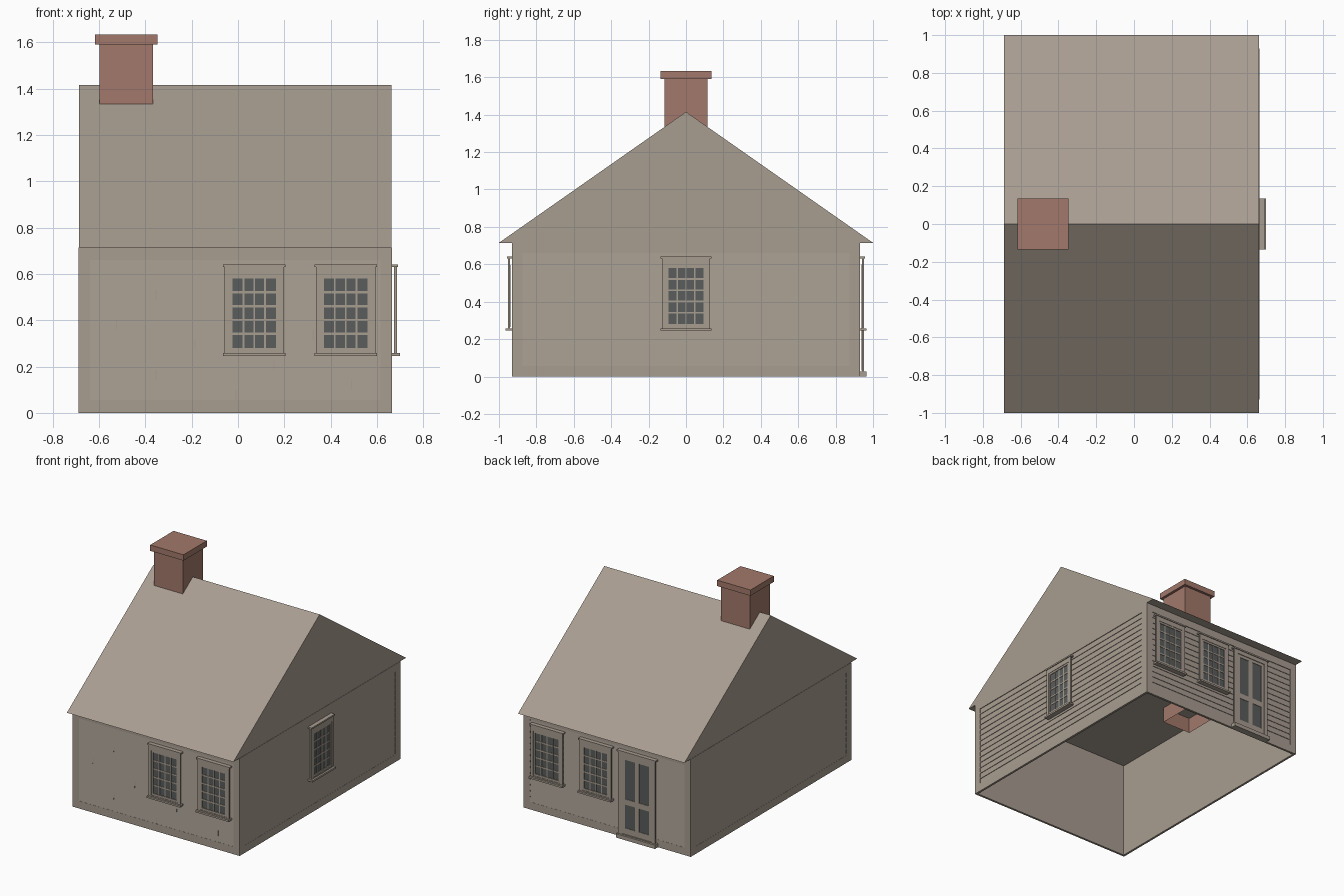
import bpy, bmesh
from math import radians
from mathutils import Matrix, Vector

cube = bpy.data.objects.get("Cube")
if cube:
    bpy.data.objects.remove(cube)


def material(name, rgb):
    m = bpy.data.materials.new(name)
    m.use_nodes = True
    m.diffuse_color = (*rgb, 1)
    m.node_tree.nodes["Principled BSDF"].inputs["Base Color"].default_value = (*rgb, 1)
    return m


WOOD = material("weathered_wood", (0.39, 0.335, 0.28))
BRICK = material("brick", (0.36, 0.19, 0.145))
GLASS = material("window_glass", (0.10, 0.11, 0.105))

CENTRE = -0.0125       # middle of the house along x
HALF_X, HALF_Y = 0.677, 0.93
EAVE, RIDGE = 0.715, 1.415


def finish(name, bm, mat, matrix=Matrix()):
    bmesh.ops.transform(bm, matrix=matrix, verts=bm.verts)
    bmesh.ops.recalc_face_normals(bm, faces=bm.faces)
    mesh = bpy.data.meshes.new(name)
    bm.to_mesh(mesh)
    bm.free()
    mesh.materials.append(mat)
    ob = bpy.data.objects.new(name, mesh)
    bpy.context.collection.objects.link(ob)
    return ob


def box(bm, u, z, d, top_depth=None):
    """Box on a wall: u along it, z up, d outward; top_depth makes a wedge."""
    verts = bmesh.ops.create_cube(bm, size=1)["verts"]
    for v in verts:
        outer, top = v.co.y < 0, v.co.z > 0
        depth = d[1] if outer else d[0]
        if outer and top and top_depth is not None:
            depth = top_depth
        v.co = Vector((u[1] if v.co.x > 0 else u[0], -depth, z[1] if top else z[0]))
    return verts


def frame(bm, u, z, width, d):
    """Rectangular border; width is (side, bottom, top)."""
    side, bottom, top = width
    box(bm, (u[0], u[0] + side), z, d)
    box(bm, (u[1] - side, u[1]), z, d)
    inner = (u[0] + side, u[1] - side)
    box(bm, inner, (z[0], z[0] + bottom), d)
    box(bm, inner, (z[1] - top, z[1]), d)


def wall(name, matrix, half, joints):
    """Thin wall, border trim and overlapping clapboards."""
    bm = bmesh.new()
    box(bm, (-half, half), (0, EAVE), (-0.016, -0.006))
    finish(name + "_wall", bm, WOOD, matrix)

    bm = bmesh.new()
    frame(bm, (-half, half), (0, EAVE), (0.05, 0.055, 0.055), (-0.006, 0))
    finish(name + "_trim", bm, WOOD, matrix)

    bm = bmesh.new()
    rows, low, high, edge = 14, 0.055, 0.66, half - 0.05
    step = (high - low) / rows
    for i in range(rows):
        z = (low + i * step, low + (i + 1) * step)
        cuts = [-edge, edge]
        if i in joints:
            cuts.insert(1, joints[i])
        for a, b in zip(cuts, cuts[1:]):
            start = a + 0.005 if a != -edge else a
            box(bm, (start, b), z, (-0.006, -0.001), top_depth=-0.005)
    finish(name + "_clapboards", bm, WOOD, matrix)


def ledges(bm, u, half, sill, head):
    """Projecting sill and head moulding."""
    box(bm, (u - half, u + half), sill, (-0.004, 0.035))
    box(bm, (u - half, u + half), head, (-0.004, 0.027))


def window(name, matrix, u):
    bm = bmesh.new()
    frame(bm, (u - 0.128, u + 0.128), (0.258, 0.63), (0.02, 0.008, 0.035), (0.010, 0.021))
    ledges(bm, u, 0.135, (0.245, 0.258), (0.63, 0.641))
    finish(name + "_casing", bm, WOOD, matrix)

    # sash border and glazing bars, four panes across and five up
    bm = bmesh.new()
    frame(bm, (u - 0.108, u + 0.108), (0.266, 0.595), (0.014, 0.015, 0.014), (0.008, 0.018))
    w, low, high = 0.094, 0.281, 0.581
    for i in range(1, 4):
        x = u - w + i * w / 2
        box(bm, (x - 0.004, x + 0.004), (low, high), (0.008, 0.016))
    for i in range(1, 5):
        z = low + i * (high - low) / 5
        box(bm, (u - w, u + w), (z - 0.005, z + 0.005), (0.008, 0.0155))
    finish(name + "_sash", bm, WOOD, matrix)

    bm = bmesh.new()
    box(bm, (u - w, u + w), (low, high), (0.009, 0.013))
    finish(name + "_glass", bm, GLASS, matrix)


def door(name, matrix, u):
    bm = bmesh.new()
    frame(bm, (u - 0.15, u + 0.15), (0.028, 0.63), (0.03, 0.005, 0.03), (0.010, 0.021))
    ledges(bm, u, 0.158, (0, 0.028), (0.63, 0.641))
    finish(name + "_casing", bm, WOOD, matrix)

    # door leaf made of stiles and rails around four lights
    bm = bmesh.new()
    leaf = (0.008, 0.016)
    frame(bm, (u - 0.12, u + 0.12), (0.033, 0.60), (0.022, 0.045, 0.022), leaf)
    box(bm, (u - 0.018, u + 0.018), (0.078, 0.578), leaf)
    for side in (-1, 1):
        inner = sorted((u + side * 0.018, u + side * 0.098))
        box(bm, inner, (0.25, 0.29), leaf)
    finish(name + "_leaf", bm, WOOD, matrix)

    bm = bmesh.new()
    box(bm, (u - 0.098, u + 0.098), (0.078, 0.578), (0.009, 0.013))
    finish(name + "_glass", bm, GLASS, matrix)


def side(angle, distance):
    return (Matrix.Translation((CENTRE, 0, 0)) @ Matrix.Rotation(radians(angle), 4, 'Z')
            @ Matrix.Translation((0, -distance, 0)))


# Walls, with staggered board joints on the front
front, back = side(0, HALF_Y), side(180, HALF_Y)
left, right = side(90, HALF_X), side(270, HALF_X)
front_joints = {0: 0.0, 1: 0.5, 2: -0.345, 3: 0.165, 5: -0.175, 6: 0.335, 7: -0.515, 10: -0.345}
wall("front", front, HALF_X, front_joints)
wall("back", back, HALF_X, {})
wall("left", left, HALF_Y - 0.006, {})
wall("right", right, HALF_Y - 0.006, {})

# Windows and door
for label, u in (("middle", 0.0825), ("end", 0.4775)):
    window("front_" + label + "_window", front, u)
    window("back_" + label + "_window", back, -u)
window("left_window", left, 0)
door("back_door", back, 0.2525)

# Gable roof: closed prism whose underside is the ceiling
bm = bmesh.new()
x0, x1 = CENTRE - 0.675, CENTRE + 0.675
gable = bm.faces.new([bm.verts.new((x0, y, z)) for y, z in ((-1, EAVE), (1, EAVE), (0, RIDGE))])
ext = bmesh.ops.extrude_face_region(bm, geom=[gable])["geom"]
bmesh.ops.translate(bm, vec=(x1 - x0, 0, 0),
                    verts=[g for g in ext if isinstance(g, bmesh.types.BMVert)])
if not gable.is_valid or len(bm.faces) < 5:
    bmesh.ops.holes_fill(bm, edges=bm.edges)
finish("roof", bm, WOOD)

# Chimney: stack open at the bottom, with a wider cap
stack = Matrix.Translation((-0.4825, 0, 0))
bm = bmesh.new()
verts = box(bm, (-0.116, 0.116), (0.60, 1.60), (-0.116, 0.116))
bm.normal_update()
bottom = min(bm.faces, key=lambda f: f.calc_center_median().z)
bmesh.ops.delete(bm, geom=[bottom], context='FACES_ONLY')
finish("chimney_stack", bm, BRICK, stack)
bm = bmesh.new()
box(bm, (-0.135, 0.135), (1.59, 1.633), (-0.135, 0.135))
finish("chimney_cap", bm, BRICK, stack)
